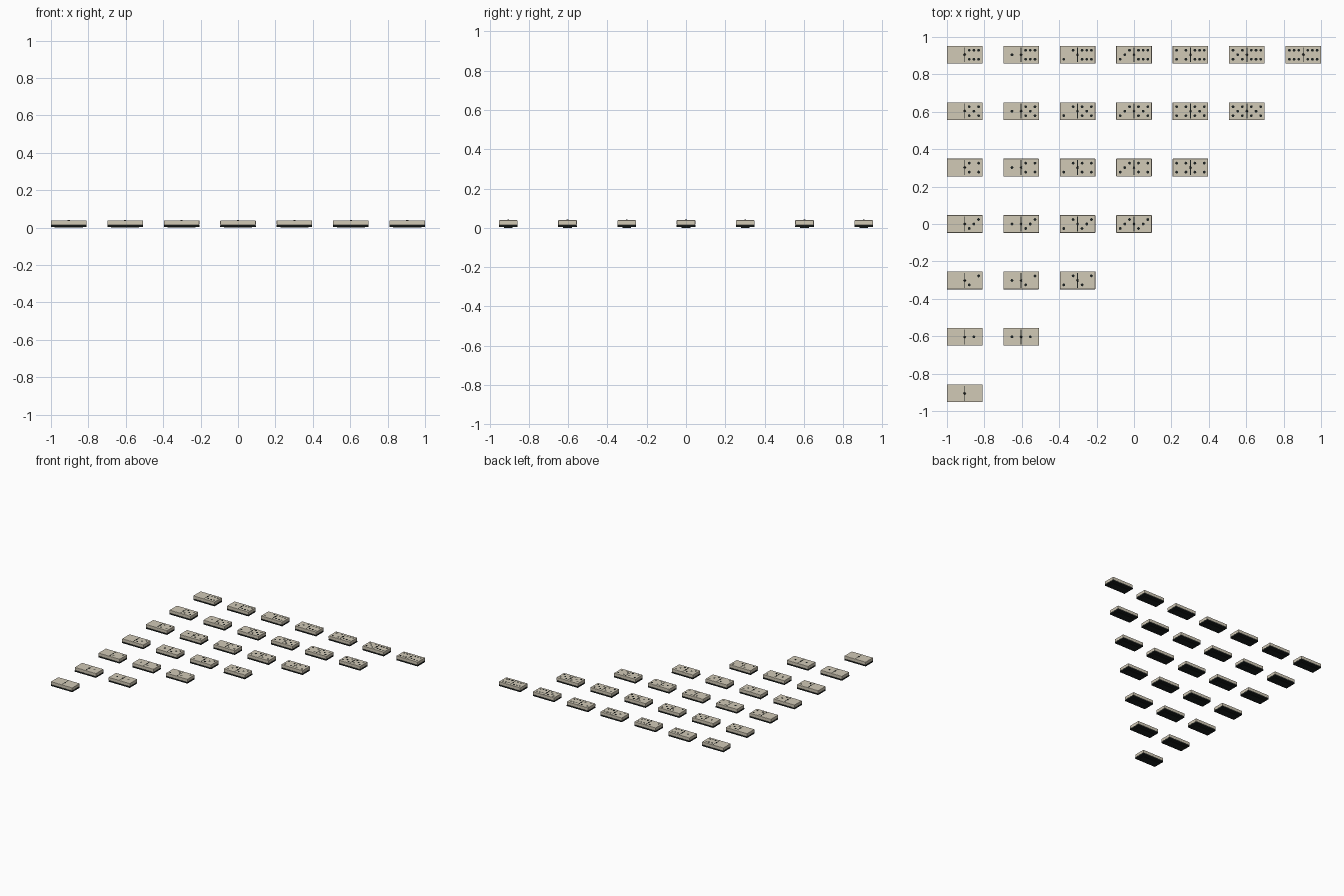
import bpy, bmesh
from mathutils import Matrix, Vector

if "Cube" in bpy.data.objects:
    bpy.data.objects.remove(bpy.data.objects["Cube"])


def material(name, colour):
    m = bpy.data.materials.new(name)
    m.diffuse_color = (*colour, 1)
    m.use_nodes = True
    m.node_tree.nodes["Principled BSDF"].inputs["Base Color"].default_value = m.diffuse_color
    return m


ivory = material("ivory", (0.64, 0.585, 0.47))
black = material("black", (0.011, 0.015, 0.014))

TOP = 0.039          # height of the playing face
STEP = 1.81 / 6      # spacing of the grid of tiles


def add_box(bm, size, centre):
    bmesh.ops.create_cube(bm, size=1, matrix=Matrix.Translation(centre) @ Matrix.Diagonal((*size, 1)))


def finish(bm, name, mat):
    mesh = bpy.data.meshes.new(name)
    bm.to_mesh(mesh)
    bm.free()
    mesh.materials.append(mat)
    return mesh


def slab(name, size, z0, z1, bevel, mat):
    bm = bmesh.new()
    add_box(bm, (size[0], size[1], z1 - z0), (0, 0, (z0 + z1) / 2))
    if bevel:
        bmesh.ops.bevel(bm, geom=bm.edges[:], offset=bevel, segments=2, profile=0.5, affect='EDGES')
    return finish(bm, name, mat)


def place(name, mesh, x, y):
    ob = bpy.data.objects.new(name, mesh)
    ob.location = (x, y, 0)
    bpy.context.collection.objects.link(ob)


# pip layouts: column along x, row along y
DIAG = [(-1, -1), (1, 1)]
CORNERS = DIAG + [(-1, 1), (1, -1)]
PIPS = [[], [(0, 0)], DIAG, DIAG + [(0, 0)], CORNERS, CORNERS + [(0, 0)],
        CORNERS + [(0, 1), (0, -1)]]


def pip_mesh(left, right):
    bm = bmesh.new()
    for value, side in ((left, -1), (right, 1)):
        for c, r in PIPS[value]:
            bmesh.ops.create_cone(bm, cap_ends=True, segments=12, radius1=0.0075, radius2=0.0075,
                                  depth=0.002,
                                  matrix=Matrix.Translation((side * 0.049 + c * 0.025, r * 0.024, TOP - 0.0005)))
    return finish(bm, "pips", black)


# shared parts of every tile
face = slab("ivory_face", (0.19, 0.095), 0.014, TOP, 0.003, ivory)
base = slab("black_base", (0.19, 0.095), 0.003, 0.0145, 0.002, black)
foot = slab("underside_plate", (0.15, 0.045), 0, 0.005, 0, black)
divider = slab("divider_line", (0.005, 0.08), TOP - 0.001, TOP + 0.0005, 0, black)

# domed centre pin
bm = bmesh.new()
bmesh.ops.create_uvsphere(bm, u_segments=12, v_segments=8, radius=1,
                          matrix=Matrix.Translation((0, 0, TOP)) @ Matrix.Diagonal((0.006, 0.006, 0.003, 1)))
pin = finish(bm, "centre_pin", black)
for p in pin.polygons:
    p.use_smooth = True

# triangular layout of the double-six set
for row in range(7):
    for col in range(row + 1):
        x, y = -0.905 + STEP * col, -0.905 + STEP * row
        tag = f"_{col}_{row}"
        for mesh in (face, base, foot, divider, pin):
            place(mesh.name + tag, mesh, x, y)
        if row:
            place("pips" + tag, pip_mesh(col, row), x, y)
